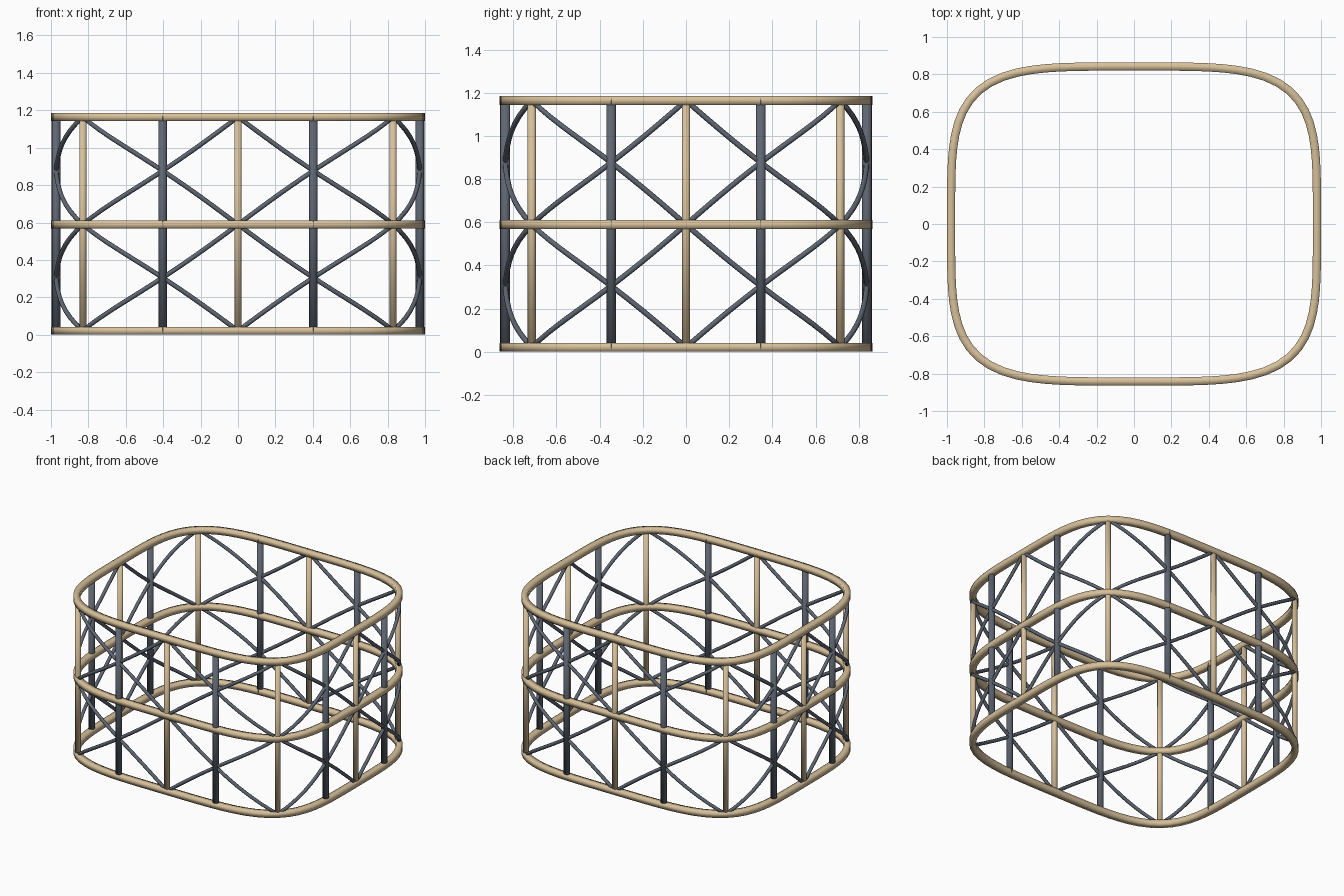
import bpy, bmesh, math
from mathutils import Vector

if "Cube" in bpy.data.objects:
    bpy.data.objects.remove(bpy.data.objects["Cube"])

A, B, N = 0.978, 0.842, 4.2        # half width, half depth, roundness of the plan
LEVELS = [0.021, 0.589, 1.164]     # heights of the three hoops


def material(name, rgb):
    m = bpy.data.materials.new(name)
    m.diffuse_color = (*rgb, 1)
    m.use_nodes = True
    m.node_tree.nodes["Principled BSDF"].inputs["Base Color"].default_value = m.diffuse_color
    return m


TAN = material("warm_tan", (0.68, 0.53, 0.325))
SLATE = material("slate_grey", (0.115, 0.135, 0.17))


def plan(angle, z):
    """Point on the rounded rectangle outline at a given angle and height."""
    c, s = math.cos(angle), math.sin(angle)
    r = (abs(c) ** N + abs(s) ** N) ** (-1 / N)
    return Vector((A * r * c, B * r * s, z))


def circle(radius, sides):
    return [(radius * math.cos(2 * math.pi * j / sides), radius * math.sin(2 * math.pi * j / sides))
            for j in range(sides)]


def tube(name, pts, section, mat, closed=False):
    """Sweep a section (sideways, upward) along a path."""
    bm = bmesh.new()
    n, sides = len(pts), len(section)
    loops = []
    for i, p in enumerate(pts):
        a = pts[i - 1] if closed or i > 0 else p
        b = pts[(i + 1) % n] if closed or i < n - 1 else p
        t = (b - a).normalized()
        ref = Vector((1, 0, 0)) if abs(t.z) > 0.99 else Vector((0, 0, 1))
        u = t.cross(ref).normalized()
        v = u.cross(t)
        loops.append([bm.verts.new(p + u * su + v * sv) for su, sv in section])
    for i in range(n if closed else n - 1):
        l0, l1 = loops[i], loops[(i + 1) % n]
        for j in range(sides):
            k = (j + 1) % sides
            bm.faces.new((l0[j], l0[k], l1[k], l1[j]))
    if not closed:
        bm.faces.new(loops[0])
        bm.faces.new(loops[-1])
    bmesh.ops.recalc_face_normals(bm, faces=bm.faces)
    for f in bm.faces:
        f.smooth = True
    me = bpy.data.meshes.new(name)
    bm.to_mesh(me)
    bm.free()
    me.materials.append(mat)
    ob = bpy.data.objects.new(name, me)
    bpy.context.collection.objects.link(ob)
    return ob


# three horizontal hoops with a softly shaded square section
W, H = 0.022, 0.0205
SQUARE = [(W, H), (-W, H), (-W, -H), (W, -H)]
for name, z in zip(("bottom_hoop", "middle_hoop", "top_hoop"), LEVELS):
    tube(name, [plan(2 * math.pi * i / 96, z) for i in range(96)], SQUARE, TAN, True)

# sixteen upright posts, alternating tan and grey
for i in range(16):
    ang = i * math.pi / 8
    grey = i % 2 == 1
    tube("grey_post" if grey else "tan_post", [plan(ang, 0.01), plan(ang, 1.175)],
         circle(0.0222 if grey else 0.0195, 12), SLATE if grey else TAN)

# crossed braces bending around the outline between tan posts
STEPS = 16
for low, high in zip(LEVELS, LEVELS[1:]):
    for i in range(8):
        for z0, z1 in ((low, high), (high, low)):
            pts = [plan((i + k / STEPS) * math.pi / 4, z0 + (z1 - z0) * k / STEPS)
                   for k in range(STEPS + 1)]
            tube("diagonal_brace", pts, circle(0.0125, 8), SLATE)
